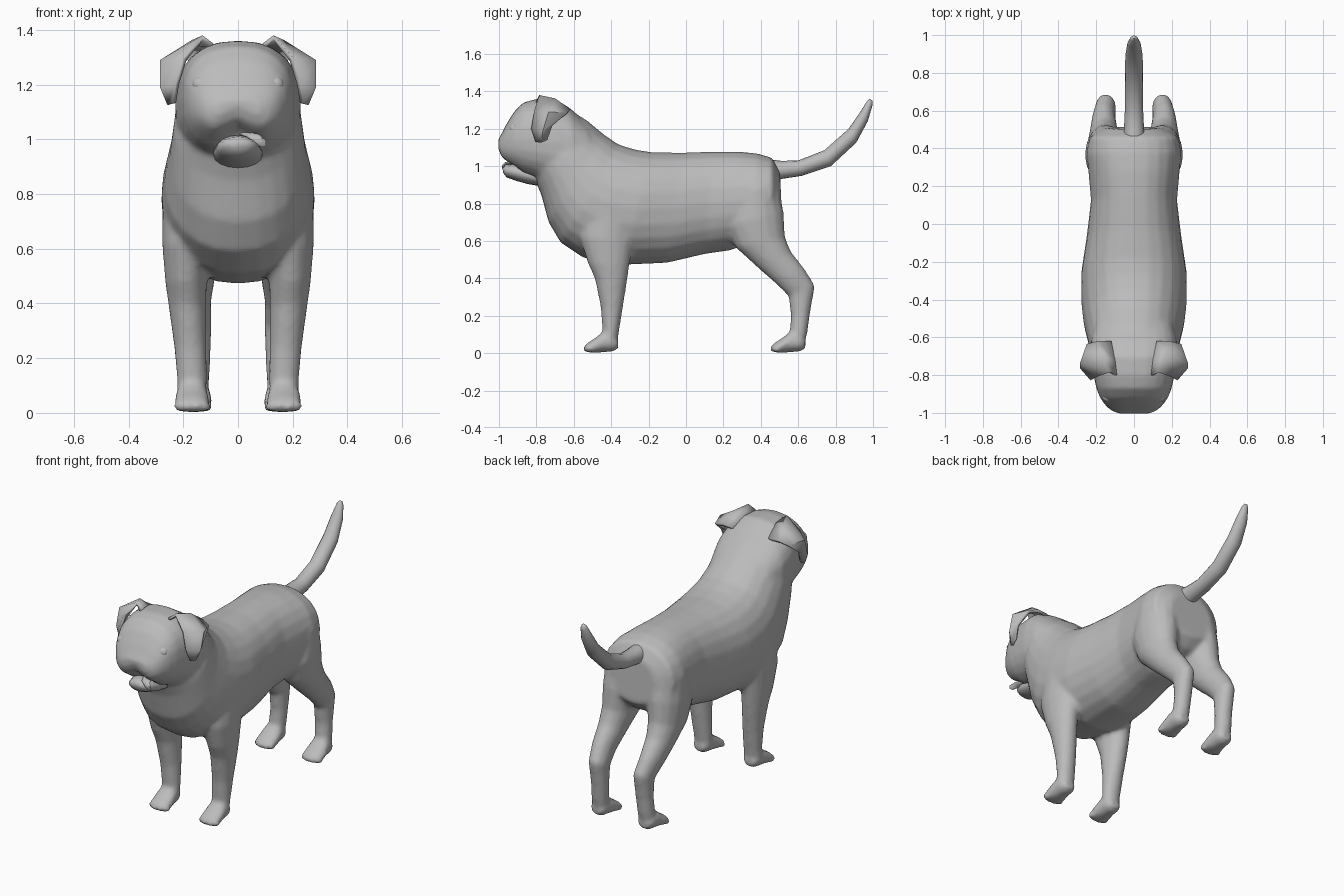
import bpy, bmesh, math
from mathutils import Vector, Matrix

coat = bpy.data.materials.new("plain_grey_coat")
coat.diffuse_color = (0.5, 0.5, 0.5, 1)


def loft(bm, rings, side=1, n=24, power=2.0):
    """Rings are (y, z, y, z, x centre, half width): two opposite rim points."""
    loops = []
    for ya, za, yb, zb, xc, hx in rings:
        loop = []
        for i in range(n):
            t = 2 * math.pi * i / n
            c, s = math.cos(t), math.sin(t)
            c = math.copysign(abs(c) ** (2 / power), c)
            s = math.copysign(abs(s) ** (2 / power), s)
            loop.append(bm.verts.new((side * (xc + hx * c),
                                      (ya + yb) / 2 + (ya - yb) / 2 * s,
                                      (za + zb) / 2 + (za - zb) / 2 * s)))
        loops.append(loop)
    faces = [bm.faces.new(loops[0]), bm.faces.new(loops[-1])]
    for a, b in zip(loops, loops[1:]):
        for i in range(n):
            j = (i + 1) % n
            faces.append(bm.faces.new((a[i], a[j], b[j], b[i])))
    bmesh.ops.recalc_face_normals(bm, faces=faces)
    return loops


def ball(bm, centre, radii, seg=16):
    m = Matrix.Translation(centre) @ Matrix.Diagonal((*radii, 1))
    bmesh.ops.create_uvsphere(bm, u_segments=seg, v_segments=seg // 2, radius=1, matrix=m)


def finish(bm, name, angle=50):
    me = bpy.data.meshes.new(name)
    bm.to_mesh(me)
    bm.free()
    me.materials.append(coat)
    ob = bpy.data.objects.new(name, me)
    bpy.context.collection.objects.link(ob)
    bpy.ops.object.select_all(action='DESELECT')
    ob.select_set(True)
    bpy.context.view_layer.objects.active = ob
    bpy.ops.object.shade_smooth_by_angle(angle=math.radians(angle))
    return ob


# Body: neck, chest, belly, rump
bm = bmesh.new()
loft(bm, [
    (-0.62, 1.30, -0.82, 0.95, 0, .20), (-0.53, 1.245, -0.775, 0.85, 0, .235),
    (-0.44, 1.17, -0.735, 0.70, 0, .25), (-0.36, 1.115, -0.67, 0.59, 0, .268),
    (-0.27, 1.088, -0.55, 0.51, 0, .28), (-0.18, 1.074, -0.34, 0.472, 0, .28),
    (-0.02, 1.072, -0.10, 0.483, 0, .25), (0.15, 1.078, 0.10, 0.53, 0, .228),
    (0.28, 1.078, 0.24, 0.55, 0, .24), (0.38, 1.068, 0.36, 0.60, 0, .25),
    (0.46, 1.045, 0.46, 0.64, 0, .235), (0.502, 0.97, 0.515, 0.70, 0, .15)], power=2.2)

# Head with the upper lip arched over the mouth
head = loft(bm, [
    (-1.003, 1.145, -1.003, 1.075, 0, .085), (-0.985, 1.175, -0.985, 1.03, 0, .125),
    (-0.96, 1.225, -0.96, 1.01, 0, .152), (-0.92, 1.29, -0.92, 0.985, 0, .18),
    (-0.87, 1.34, -0.87, 0.955, 0, .20), (-0.80, 1.36, -0.80, 0.93, 0, .215),
    (-0.70, 1.36, -0.70, 0.90, 0, .23), (-0.62, 1.31, -0.60, 0.90, 0, .23),
    (-0.52, 1.22, -0.50, 0.92, 0, .20)], power=2.4)
for loop in head[:4]:
    for v in loop:
        if v.co.z < 1.08 and abs(v.co.x) < .09:
            v.co.z += .05 * (1 - abs(v.co.x) / .09)

# Legs and paws
for s in (1, -1):
    loft(bm, [
        (-0.55, 0.82, -0.24, 0.80, .165, .112), (-0.57, 0.62, -0.28, 0.60, .185, .092),
        (-0.525, 0.48, -0.302, 0.47, .19, .076), (-0.488, 0.40, -0.315, 0.38, .185, .069),
        (-0.457, 0.25, -0.336, 0.25, .175, .06), (-0.447, 0.12, -0.357, 0.12, .168, .055),
        (-0.45, 0.04, -0.37, 0.04, .168, .053)], s, 16)
    loft(bm, [
        (0.25, 0.86, 0.495, 0.90, .135, .115), (0.21, 0.68, 0.523, 0.75, .145, .115),
        (0.265, 0.565, 0.53, 0.62, .155, .095), (0.385, 0.455, 0.56, 0.545, .16, .077),
        (0.487, 0.365, 0.635, 0.45, .16, .062), (0.548, 0.305, 0.69, 0.36, .15, .054),
        (0.56, 0.20, 0.665, 0.22, .15, .05), (0.555, 0.11, 0.648, 0.10, .155, .05),
        (0.55, 0.04, 0.63, 0.04, .155, .05)], s, 16)
    for dy, xc in ((0, .168), (1.0, .158)):
        loft(bm, [(y + dy, top, y + dy, low, xc, w) for y, top, low, w in (
            (-.54, .04, .01, .05), (-.52, .06, .004, .062), (-.48, .085, .001, .066),
            (-.44, .12, .004, .06), (-.39, .11, .008, .053), (-.362, .07, .025, .035))], s, 16)
        for k in range(4):
            o = (k - 1.5) * .033
            ball(bm, (s * (xc + o), dy - .535 + abs(o) * .4, .024), (.018, .024, .024), 12)
dog = finish(bm, "body")
rm = dog.modifiers.new("skin", 'REMESH')
rm.mode = 'VOXEL'
rm.voxel_size = 0.013
rm.use_smooth_shade = True
sm = dog.modifiers.new("soften", 'SMOOTH')
sm.factor = 0.5
sm.iterations = 6

# Tail
bm = bmesh.new()
loft(bm, [
    (0.42, 1.04, 0.44, 0.90, 0, .06), (0.51, 1.028, 0.50, 0.93, 0, .053),
    (0.60, 1.03, 0.62, 0.948, 0, .048), (0.74, 1.085, 0.775, 1.0, 0, .048),
    (0.87, 1.20, 0.91, 1.125, 0, .046), (0.935, 1.295, 0.972, 1.24, 0, .036),
    (0.968, 1.348, 0.997, 1.325, 0, .02), (0.982, 1.36, 0.998, 1.35, 0, .009)], n=16)
finish(bm, "tail", 70)

# Folded ears
rows = [
    [(.09, -.80, 1.35), (.10, -.72, 1.35), (.12, -.62, 1.30)],
    [(.13, -.785, 1.38), (.17, -.70, 1.362), (.19, -.62, 1.305)],
    [(.20, -.81, 1.30), (.285, -.735, 1.29), (.25, -.635, 1.285)],
    [(.23, -.828, 1.20), (.285, -.765, 1.19), (.265, -.715, 1.215)],
    [(.24, -.805, 1.13), (.258, -.775, 1.125), (.255, -.742, 1.14)]]
for s, label in ((1, "left"), (-1, "right")):
    bm = bmesh.new()
    g = [[bm.verts.new((s * x, y, z)) for x, y, z in r] for r in rows]
    for a, b in zip(g, g[1:]):
        for i in range(2):
            q = (a[i], a[i + 1], b[i + 1], b[i])
            bm.faces.new(q if s < 0 else q[::-1])
    bmesh.ops.recalc_face_normals(bm, faces=bm.faces[:])
    if sum(f.normal.x * s for f in bm.faces) < 0:
        bmesh.ops.reverse_faces(bm, faces=bm.faces[:])
    ear = finish(bm, label + "_ear", 60)
    th = ear.modifiers.new("thickness", 'SOLIDIFY')
    th.thickness = 0.018
    th.offset = -1

    # Eyes
    bm = bmesh.new()
    ball(bm, (s * .135, -.915, 1.20), (.034, .03, .032), 12)
    finish(bm, label + "_eye", 60)

# Nose
bm = bmesh.new()
ball(bm, (0, -.972, 1.15), (.05, .025, .024))
finish(bm, "nose")

# Lower jaw and tongue
bm = bmesh.new()
loft(bm, [
    (-.982, .995, -.978, .965, 0, .035), (-.965, 1.01, -.96, .94, 0, .062),
    (-.92, 1.015, -.91, .922, 0, .078), (-.85, 1.0, -.85, .905, 0, .09),
    (-.76, .98, -.76, .89, 0, .09)], n=16)
finish(bm, "lower_jaw", 60)
bm = bmesh.new()
loft(bm, [
    (-.90, 1.03, -.90, 1.01, .03, .03), (-.965, 1.022, -.965, 1.005, .055, .028),
    (-.985, 1.005, -.98, .985, .08, .022), (-.982, .985, -.975, .972, .09, .012)], n=12)
finish(bm, "tongue", 60)
